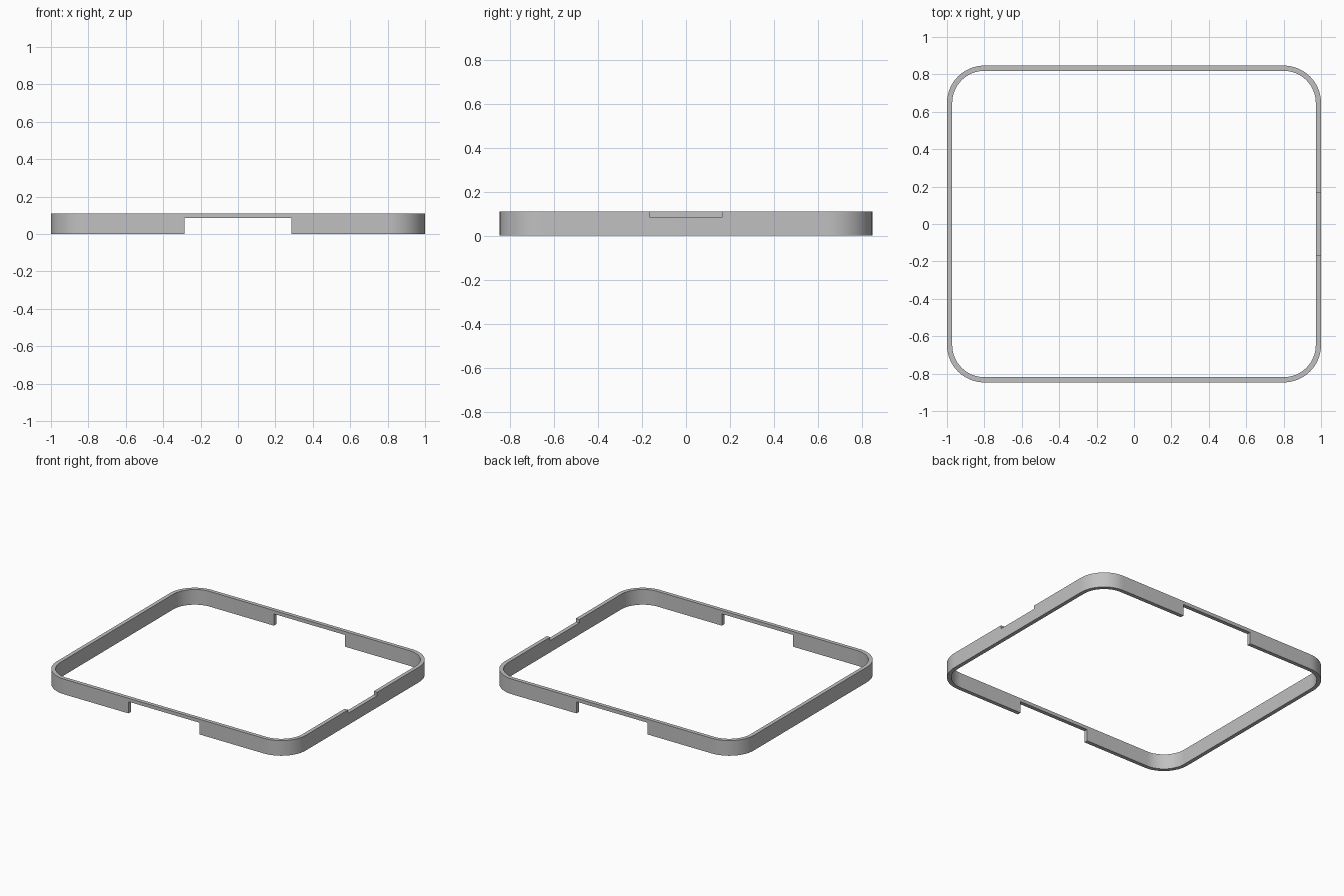
import bpy, bmesh, math
from mathutils import Vector

if "Cube" in bpy.data.objects:
    bpy.data.objects.remove(bpy.data.objects["Cube"], do_unlink=True)

HALF_X, HALF_Y, HEIGHT = 1.0, 0.847, 0.11
RADIUS, WALL, STEPS = 0.2, 0.028, 16
BAND_Z = 0.085  # level where the notches meet the thin bridges

grey = bpy.data.materials.new("plain grey")
grey.use_nodes = True
colour = (0.53, 0.53, 0.53, 1)
grey.diffuse_color = colour
grey.node_tree.nodes["Principled BSDF"].inputs["Base Color"].default_value = colour


def rounded_outline(inset):
    """Rounded rectangle, counter-clockwise, moved inwards by inset."""
    points = []
    for corner, (sx, sy) in enumerate([(1, 1), (-1, 1), (-1, -1), (1, -1)]):
        centre = Vector((sx * (HALF_X - RADIUS), sy * (HALF_Y - RADIUS)))
        for i in range(STEPS + 1):
            a = (corner + i / STEPS) * math.pi / 2
            points.append(centre + (RADIUS - inset) * Vector((math.cos(a), math.sin(a))))
    return points


def finish(bm, name):
    mesh = bpy.data.meshes.new(name)
    bmesh.ops.recalc_face_normals(bm, faces=bm.faces[:])
    bm.to_mesh(mesh)
    bm.free()
    mesh.materials.append(grey)
    obj = bpy.data.objects.new(name, mesh)
    bpy.context.collection.objects.link(obj)
    return obj


# Rounded frame wall: four loops joined into a closed tube
bm = bmesh.new()
loops = [[bm.verts.new((p.x, p.y, z)) for p in rounded_outline(inset)]
         for inset, z in [(0, 0), (0, HEIGHT), (WALL, HEIGHT), (WALL, 0)]]
count = len(loops[0])
for k in range(4):
    a, b = loops[k], loops[(k + 1) % 4]
    for i in range(count):
        j = (i + 1) % count
        bm.faces.new((a[i], a[j], b[j], b[i]))
frame = finish(bm, "frame_wall")


def cut(name, low, high):
    """Remove a box between two corners from the frame."""
    low, high = Vector(low), Vector(high)
    box = bmesh.new()
    bmesh.ops.create_cube(box, size=1)
    bmesh.ops.scale(box, vec=high - low, verts=box.verts[:])
    bmesh.ops.translate(box, vec=(low + high) / 2, verts=box.verts[:])
    cutter = finish(box, name)
    cutter.hide_render = True
    mod = frame.modifiers.new(name, "BOOLEAN")
    mod.operation, mod.solver, mod.object = "DIFFERENCE", "EXACT", cutter
    bpy.ops.object.modifier_apply(modifier=name)
    bpy.data.objects.remove(cutter, do_unlink=True)


bpy.ops.object.select_all(action="DESELECT")
frame.select_set(True)
bpy.context.view_layer.objects.active = frame

# Wide lower notches through the front and back walls
for side, y in (("front", -HALF_Y), ("back", HALF_Y)):
    cut(side + "_notch", (-0.286, y - 0.1, -0.1), (0.286, y + 0.1, BAND_Z))

# Shallow upper notch in the left wall
cut("left_notch", (HALF_X - 0.1, -0.167, BAND_Z), (HALF_X + 0.1, 0.167, HEIGHT + 0.1))

bpy.ops.object.shade_smooth_by_angle(angle=math.radians(30))
